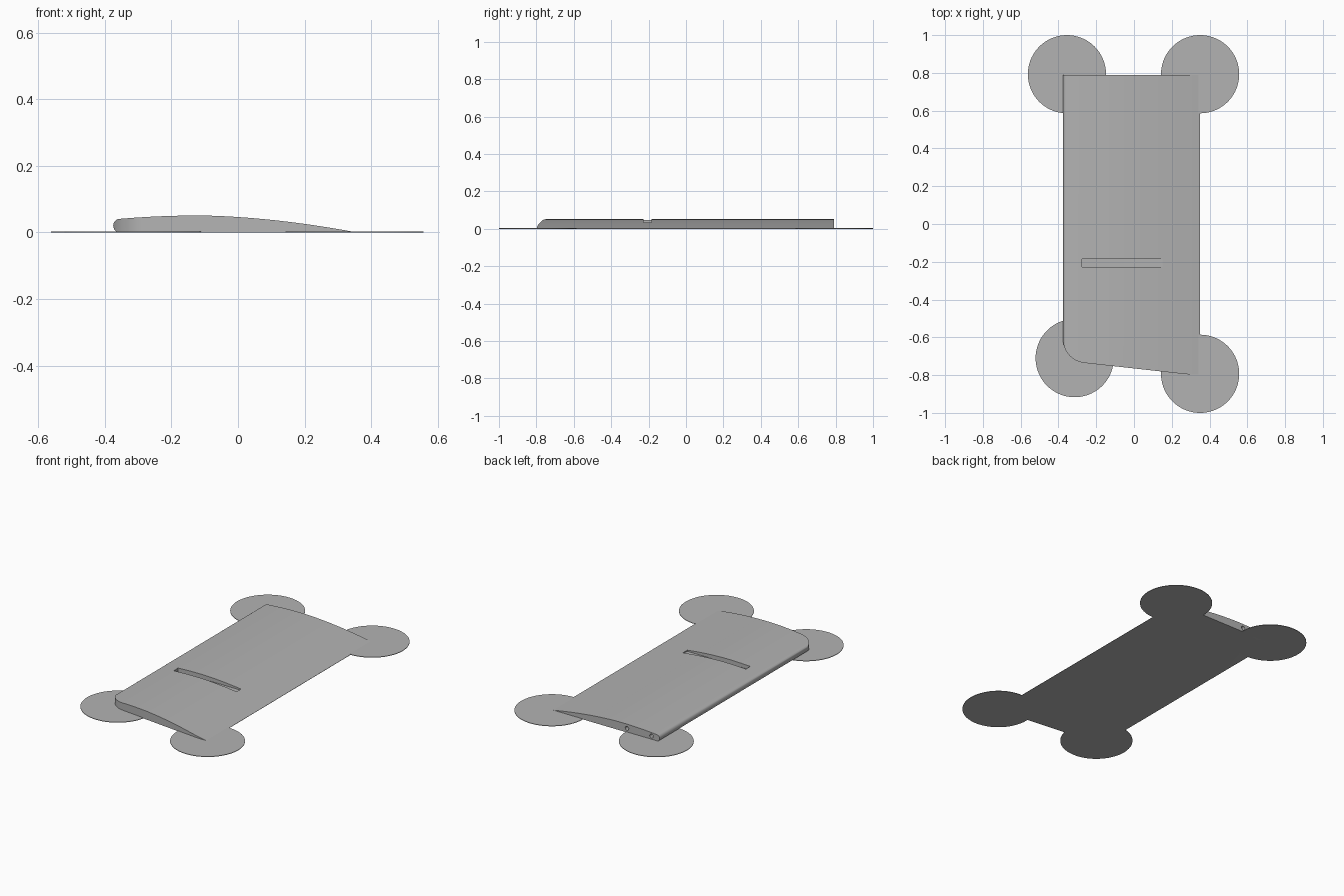
import bpy, bmesh
from math import sin, cos, pi, radians
from mathutils import Matrix

if "Cube" in bpy.data.objects:
    bpy.data.objects.remove(bpy.data.objects["Cube"])

grey = bpy.data.materials.new("matte grey")
grey.use_nodes = True
colour = (0.45, 0.45, 0.45, 1)
grey.diffuse_color = colour
grey.node_tree.nodes["Principled BSDF"].inputs["Base Color"].default_value = colour


def prism(name, points, offset):
    """Extrude a closed 3D outline by an offset."""
    bm = bmesh.new()
    face = bm.faces.new([bm.verts.new(p) for p in points])
    out = bmesh.ops.extrude_face_region(bm, geom=[face])
    moved = [v for v in out["geom"] if isinstance(v, bmesh.types.BMVert)]
    bmesh.ops.translate(bm, verts=moved, vec=offset)
    bmesh.ops.recalc_face_normals(bm, faces=bm.faces)
    return finish(name, bm)


def cylinder(name, radius, depth, centre, sides=72, turn=0):
    bm = bmesh.new()
    bmesh.ops.create_cone(bm, cap_ends=True, segments=sides, radius1=radius,
                          radius2=radius, depth=depth,
                          matrix=Matrix.Translation(centre) @ Matrix.Rotation(turn, 4, "X"))
    return finish(name, bm)


def finish(name, bm):
    mesh = bpy.data.meshes.new(name)
    bm.to_mesh(mesh)
    bm.free()
    mesh.materials.append(grey)
    obj = bpy.data.objects.new(name, mesh)
    bpy.context.collection.objects.link(obj)
    return obj


def cut(target, tool, operation="DIFFERENCE"):
    mod = target.modifiers.new(tool.name, "BOOLEAN")
    mod.object, mod.operation, mod.solver = tool, operation, "EXACT"
    bpy.context.view_layer.objects.active = target
    bpy.ops.object.modifier_apply(modifier=mod.name)
    bpy.data.objects.remove(tool)


# Wing section: rounded leading edge, cambered top, flat underside
def top_height(x):
    t = (x + 0.12) / (0.47 if x > -0.12 else 0.24)
    return 0.051 - (0.0495 * abs(t) ** 1.75 if t > 0 else 0.0105 * t * t)


nose = [(-0.355 + 0.02 * cos(radians(a)), 0.0205 + 0.0205 * sin(radians(a)))
        for a in range(270, 90, -15)]
crown = [(x, top_height(x)) for x in [-0.355 + 0.705 * i / 36 for i in range(37)]]
section = nose + crown + [(0.35, 0)]
wing = prism("wing_panel", [(x, -0.85, z) for x, z in section], (0, 1.64, 0))

# Plan outline trims the tip with one rounded corner
corner = [(-0.25 - 0.126 * cos(radians(a)), -0.61 - 0.126 * sin(radians(a)))
          for a in range(0, 85, 6)]
plan = [(-0.376, 0.9)] + corner + [(0.23, -0.79), (0.29, -0.796), (0.4, -0.796), (0.4, 0.9)]
cut(wing, prism("plan_cutter", [(x, y, -0.1) for x, y in plan], (0, 0, 0.3)), "INTERSECT")

# Control horn slot in the top
slot = [(-0.275, -0.227), (0.15, -0.227), (0.15, -0.185), (-0.275, -0.185)]
cut(wing, prism("slot_cutter", [(x, y, 0.025) for x, y in slot], (0, 0, 0.1)))

# Spar holes in the root end
for x, z in ((-0.32, 0.022), (-0.155, 0.025)):
    cut(wing, cylinder("spar_cutter", 0.012, 0.4, (x, 0.79, z), 24, pi / 2))

# Thin corner pads under the panel
pads = {"back_right_pad": (-0.355, 0.793), "back_left_pad": (0.35, 0.793),
        "front_left_pad": (0.35, -0.793), "front_right_pad": (-0.314, -0.71)}
for name, (x, y) in pads.items():
    cylinder(name, 0.207, 0.003, (x, y, 0.0015))

for obj in [wing] + [bpy.data.objects[n] for n in pads]:
    bpy.ops.object.select_all(action="DESELECT")
    obj.select_set(True)
    bpy.context.view_layer.objects.active = obj
    bpy.ops.object.shade_smooth_by_angle(angle=radians(30))
